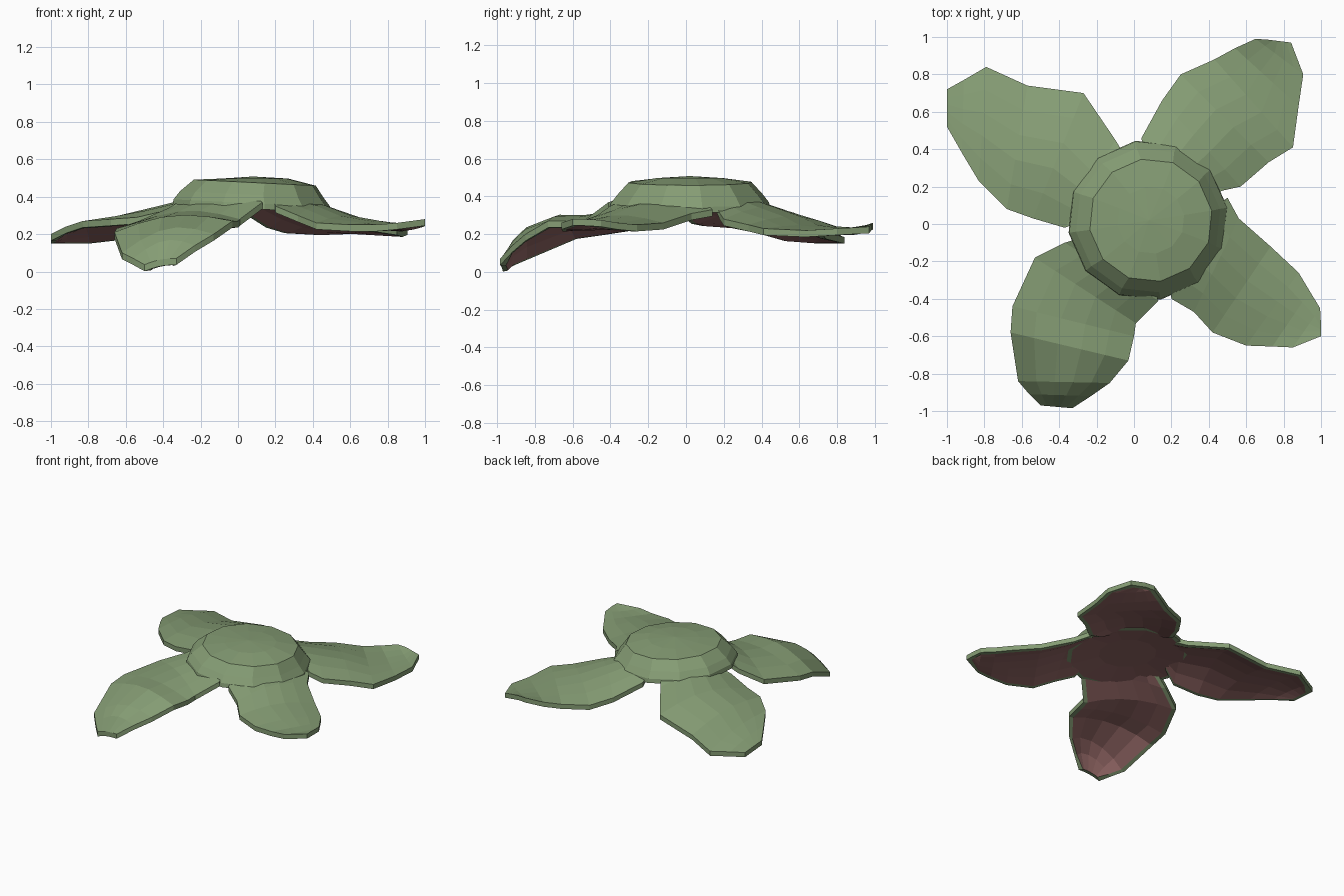
import bpy, bmesh, math
from mathutils import Vector

if "Cube" in bpy.data.objects:
    bpy.data.objects.remove(bpy.data.objects["Cube"])


def material(name, rgb):
    m = bpy.data.materials.new(name)
    m.diffuse_color = (*rgb, 1)
    m.use_nodes = True
    m.node_tree.nodes["Principled BSDF"].inputs["Base Color"].default_value = m.diffuse_color
    return m


GREEN = material("leaf green", (0.235, 0.335, 0.175))
BROWN = material("reddish brown underside", (0.29, 0.135, 0.13))


def finish(bm, name):
    bmesh.ops.recalc_face_normals(bm, faces=bm.faces)
    me = bpy.data.meshes.new(name)
    bm.to_mesh(me)
    bm.free()
    me.materials.append(GREEN)
    me.materials.append(BROWN)
    ob = bpy.data.objects.new(name, me)
    bpy.context.collection.objects.link(ob)


def petal(name, stations, cols=6, thick=0.035, lip=0.03):
    """Loft a thick leaf; a station is left edge xyz, right edge xyz, crown height."""
    bm = bmesh.new()
    top, low = [], []
    last = len(stations) - 1
    axis = Vector(stations[-1][:2]) + Vector(stations[-1][3:5])
    axis = Vector((*axis.normalized(), 0))
    down = Vector((0, 0, -thick))
    for i, s in enumerate(stations):
        a, b = Vector(s[:3]), Vector(s[3:6])
        side = (b - a).normalized()
        inset = min(lip, (b - a).length * 0.15)
        upper, under = [], []
        for j in range(cols):
            t = j / (cols - 1)
            p = a.lerp(b, t) + Vector((0, 0, s[6] * math.sin(math.pi * t)))
            q = p + down
            # underside is drawn in from the rim
            if j == 0:
                q += side * inset
            if j == cols - 1:
                q -= side * inset
            if i == last:
                q -= axis * lip
            upper.append(bm.verts.new(p))
            under.append(bm.verts.new(q))
        top.append(upper)
        low.append(under)
    for grid, mat in ((top, 0), (low, 1)):
        for r, s in zip(grid, grid[1:]):
            for j in range(cols - 1):
                f = bm.faces.new((r[j], r[j + 1], s[j + 1], s[j]))
                f.material_index = mat
    # green rim with a narrow lip underneath, walked round the leaf edge
    walk = [(i, 0) for i in range(last)] + [(last, j) for j in range(cols)]
    walk += [(i, cols - 1) for i in reversed(range(last))]
    rim = [bm.verts.new(top[i][j].co + down) for i, j in walk]
    for k in range(len(walk) - 1):
        (i, j), (m, n) = walk[k], walk[k + 1]
        bm.faces.new((top[i][j], top[m][n], rim[k + 1], rim[k]))
        bm.faces.new((rim[k], rim[k + 1], low[m][n], low[i][j]))
    finish(bm, name)


petal("back_left_petal", [
    (-.22, .04, .42, -.02, .32, .41, .00),
    (-.37, -.02, .33, -.10, .45, .34, .06),
    (-.54, .03, .29, -.27, .70, .27, .07),
    (-.68, .08, .28, -.57, .74, .21, .05),
    (-.83, .23, .27, -.79, .84, .185, .03),
    (-.92, .38, .24, -.91, .77, .185, .01),
    (-1.0, .52, .20, -1.0, .72, .185, .00)])

petal("back_right_petal", [
    (.06, .32, .41, .36, .14, .40, .00),
    (.04, .46, .34, .48, .18, .31, .06),
    (.15, .66, .27, .57, .20, .28, .07),
    (.25, .80, .24, .72, .33, .25, .05),
    (.43, .88, .23, .85, .41, .23, .02),
    (.54, .94, .24, .88, .63, .22, .00),
    (.65, .99, .26, .905, .80, .23, -.01),
    (.72, .985, .26, .84, .97, .24, .00)])

petal("front_right_petal", [
    (.38, .06, .40, .18, -.26, .41, .00),
    (.50, .14, .33, .20, -.40, .35, .04),
    (.56, .03, .31, .32, -.47, .30, .05),
    (.73, -.12, .26, .42, -.58, .26, .04),
    (.88, -.26, .25, .60, -.65, .25, .02),
    (.94, -.36, .26, .74, -.655, .25, .00),
    (.995, -.45, .275, .85, -.66, .26, -.01),
    (1.0, -.54, .28, 1.0, -.60, .28, .00)])

petal("front_left_petal", [
    (.08, -.27, .41, -.24, -.06, .42, .00),
    (.13, -.41, .37, -.37, -.10, .34, .04),
    (.01, -.53, .28, -.53, -.18, .27, .05),
    (.00, -.60, .27, -.65, -.44, .23, .05),
    (-.03, -.73, .27, -.66, -.58, .21, .06),
    (-.13, -.85, .20, -.62, -.84, .10, .08),
    (-.23, -.92, .14, -.56, -.91, .07, .06),
    (-.33, -.985, .07, -.50, -.97, .037, .01)])

# central cap: faceted, slightly tilted dome with a shallow brown hollow below
RINGS = [(.18, .497), (.33, .475), (.39, .41), (.425, .365), (.43, .335), (.40, .335),
         (.20, .365)]
SIDES = 12
bm = bmesh.new()
loops = []
for k, (r, z) in enumerate(RINGS):
    cx = .09 if k < 2 else .075
    loop = []
    for n in range(SIDES):
        a = 2 * math.pi * (n + .3) / SIDES
        x = r * math.cos(a)
        tilt = -.05 * x if k > 0 else 0
        loop.append(bm.verts.new((cx + x, .02 + r * math.sin(a), z + tilt)))
    loops.append(loop)
apex = bm.verts.new((.08, .02, .508))
for n in range(SIDES):
    m = (n + 1) % SIDES
    bm.faces.new((loops[0][n], loops[0][m], apex))
    for k in range(len(RINGS) - 1):
        f = bm.faces.new((loops[k][n], loops[k][m], loops[k + 1][m], loops[k + 1][n]))
        f.material_index = 1 if k == 5 else 0
bm.faces.new(loops[-1]).material_index = 1
finish(bm, "centre_cap")
